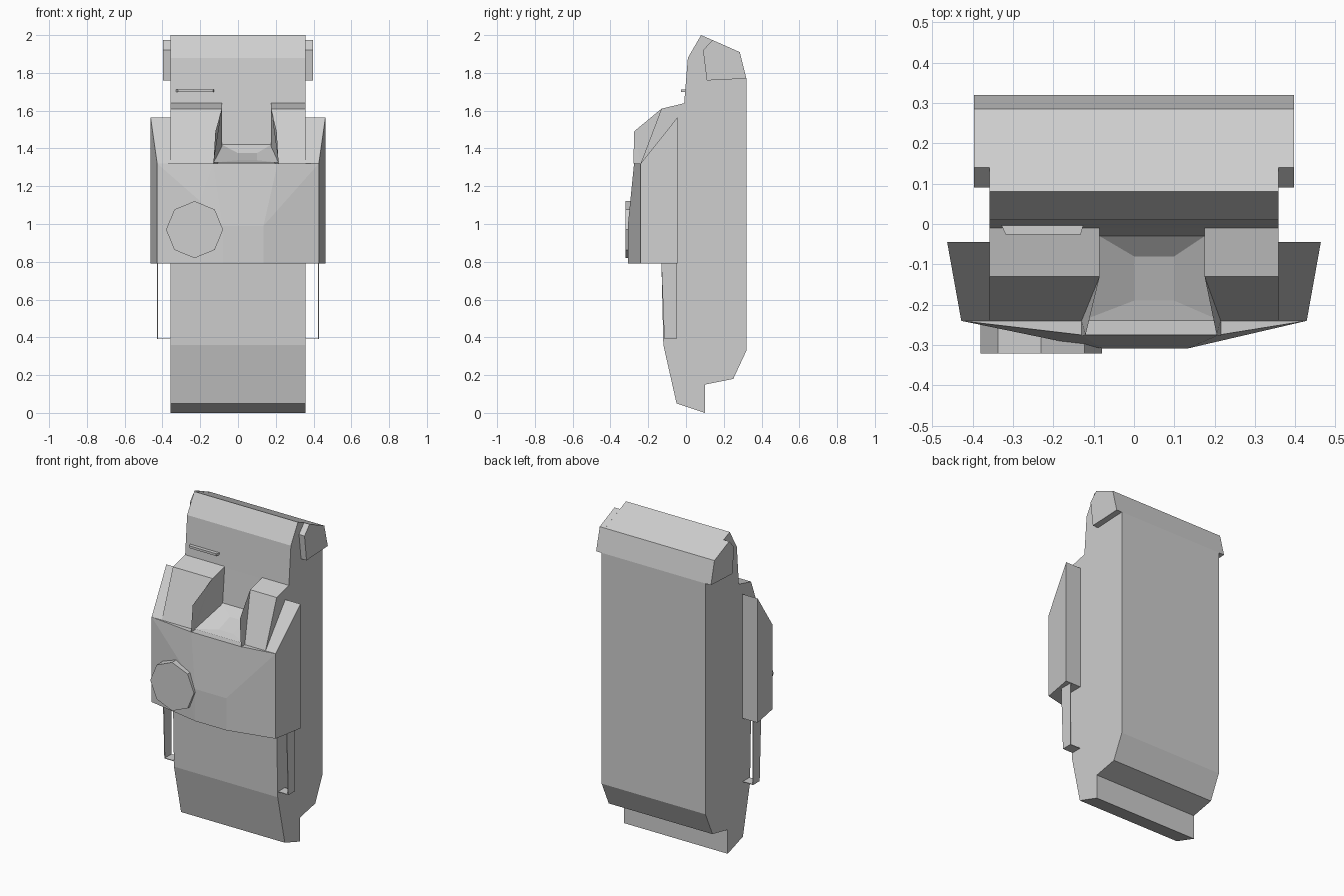
import bpy
import bmesh
import math
from mathutils import Matrix

cube = bpy.data.objects.get("Cube")
if cube:
    bpy.data.objects.remove(cube, do_unlink=True)

# One plain grey for the whole model
GREY = (0.62, 0.62, 0.62, 1)
mat = bpy.data.materials.new("plain_grey")
mat.use_nodes = True
mat.diffuse_color = GREY
mat.node_tree.nodes["Principled BSDF"].inputs["Base Color"].default_value = GREY


def finish(name, bm, solid=True):
    if solid:
        bmesh.ops.recalc_face_normals(bm, faces=bm.faces)
    mesh = bpy.data.meshes.new(name)
    bm.to_mesh(mesh)
    bm.free()
    mesh.materials.append(mat)
    obj = bpy.data.objects.new(name, mesh)
    bpy.context.collection.objects.link(obj)
    return obj


def extrude_x(name, profile, x0, x1):
    """Extrude a (y, z) outline between two x positions."""
    bm = bmesh.new()
    a = [bm.verts.new((x0, y, z)) for y, z in profile]
    b = [bm.verts.new((x1, y, z)) for y, z in profile]
    bm.faces.new(a)
    bm.faces.new(b[::-1])
    for i in range(len(a)):
        j = (i + 1) % len(a)
        bm.faces.new((a[i], b[i], b[j], a[j]))
    return finish(name, bm)


def hull(name, points):
    """Faceted convex solid around a few corner points."""
    bm = bmesh.new()
    for p in points:
        bm.verts.new(p)
    res = bmesh.ops.convex_hull(bm, input=bm.verts)
    inner = [v for v in res["geom_interior"] if isinstance(v, bmesh.types.BMVert)]
    bmesh.ops.delete(bm, geom=inner, context="VERTS")
    bmesh.ops.dissolve_limit(bm, angle_limit=0.005, verts=bm.verts, edges=bm.edges)
    return finish(name, bm)


HALF = 0.358          # body half width
LOW, SHELF = 0.79, 1.32   # bottom and top of the front plate
WING, EDGE = 0.463, 0.428  # wing half width at the back and at the front

# Main body
extrude_x("body", [(0.10, 0), (-0.05, 0.05), (-0.12, 0.36), (-0.13, LOW),
                   (-0.13, SHELF), (-0.03, 1.38), (-0.03, 1.42), (-0.01, 1.635),
                   (0.01, 1.88), (0.08, 2.0), (0.285, 1.91), (0.32, 1.77),
                   (0.32, 0.33), (0.25, 0.18), (0.10, 0.15)], -HALF, HALF)

# Front plate with a raised, faceted lower centre
hull("front_plate",
     [(s * EDGE, -0.24, z) for s in (-1, 1) for z in (LOW, SHELF)]
     + [(s * WING, -0.045, z) for s in (-1, 1) for z in (LOW, SHELF)]
     + [(-0.13, -0.275, SHELF), (0.21, -0.275, SHELF),
        (-0.2, -0.287, 1.12), (0.2, -0.287, 1.12)]
     + [(x, -0.308, z) for x in (-0.08, 0.135) for z in (LOW, 0.99)])

# Side parts
for side, s in (("right", -1), ("left", 1)):
    # Sloped upper corner of the wing
    hull(side + "_wing_top",
         [(s * x, -0.045, z) for x in (HALF, WING) for z in (SHELF, 1.565)]
         + [(s * x, -0.24, SHELF) for x in (HALF, EDGE)])
    # Bracket beside the top lid
    extrude_x(side + "_lid_bracket",
              [(0.09, 1.92), (0.14, 1.974), (0.285, 1.91), (0.32, 1.77), (0.11, 1.76)],
              s * HALF, s * 0.396)
    # Thin hanging strap and its foot
    extrude_x(side + "_strap", [(-0.13, LOW), (-0.115, 0.39), (-0.05, 0.39), (-0.05, LOW)],
              s * 0.424, s * 0.428)
    extrude_x(side + "_strap_foot",
              [(-0.115, 0.39), (-0.05, 0.39), (-0.05, 0.394), (-0.115, 0.394)],
              s * HALF, s * 0.428)

# Shoulder wedges either side of the recess, each with a thin inner fin
for side, s, top, mid, low in (("right", -1, -0.085, -0.12, -0.13),
                               ("left", 1, 0.175, 0.205, 0.215)):
    out = s * HALF
    hull(side + "_shoulder",
         [(x, y, z) for x in (top, out)
          for y, z in ((-0.008, 1.64), (-0.13, 1.61), (-0.008, SHELF))]
         + [(x, -0.24, SHELF) for x in (low, out)])
    hull(side + "_shoulder_fin",
         [(top, -0.13, 1.61), (mid, -0.275, 1.49),
          (low, -0.278, SHELF), (low, -0.24, SHELF)])

# Shallow dished floor of the recess
bm = bmesh.new()
rim = [bm.verts.new(p) for p in ((-0.13, -0.24, 1.325), (0.215, -0.24, 1.325),
                                 (0.175, -0.03, 1.42), (-0.085, -0.03, 1.42))]
dish = [bm.verts.new(p) for p in ((0, -0.19, 1.338), (0.1, -0.19, 1.338),
                                  (0.1, -0.08, 1.375), (0, -0.08, 1.375))]
bm.faces.new(dish)
for i in range(4):
    j = (i + 1) % 4
    bm.faces.new((rim[i], rim[j], dish[j], dish[i]))
finish("recess_floor", bm, solid=False)

# Octagonal knob
bm = bmesh.new()
bmesh.ops.create_cone(bm, cap_ends=True, segments=8, radius1=0.151, radius2=0.151, depth=0.09,
                      matrix=Matrix.Translation((-0.23, -0.276, 0.97))
                      @ Matrix.Rotation(math.pi / 2, 4, "X"))
finish("knob", bm)

# Small ledge on the upper front
hull("ledge", [(x, 0, z) for x in (-0.33, -0.125) for z in (1.698, 1.712)]
     + [(x, -0.026, z) for x in (-0.318, -0.132) for z in (1.698, 1.712)])
